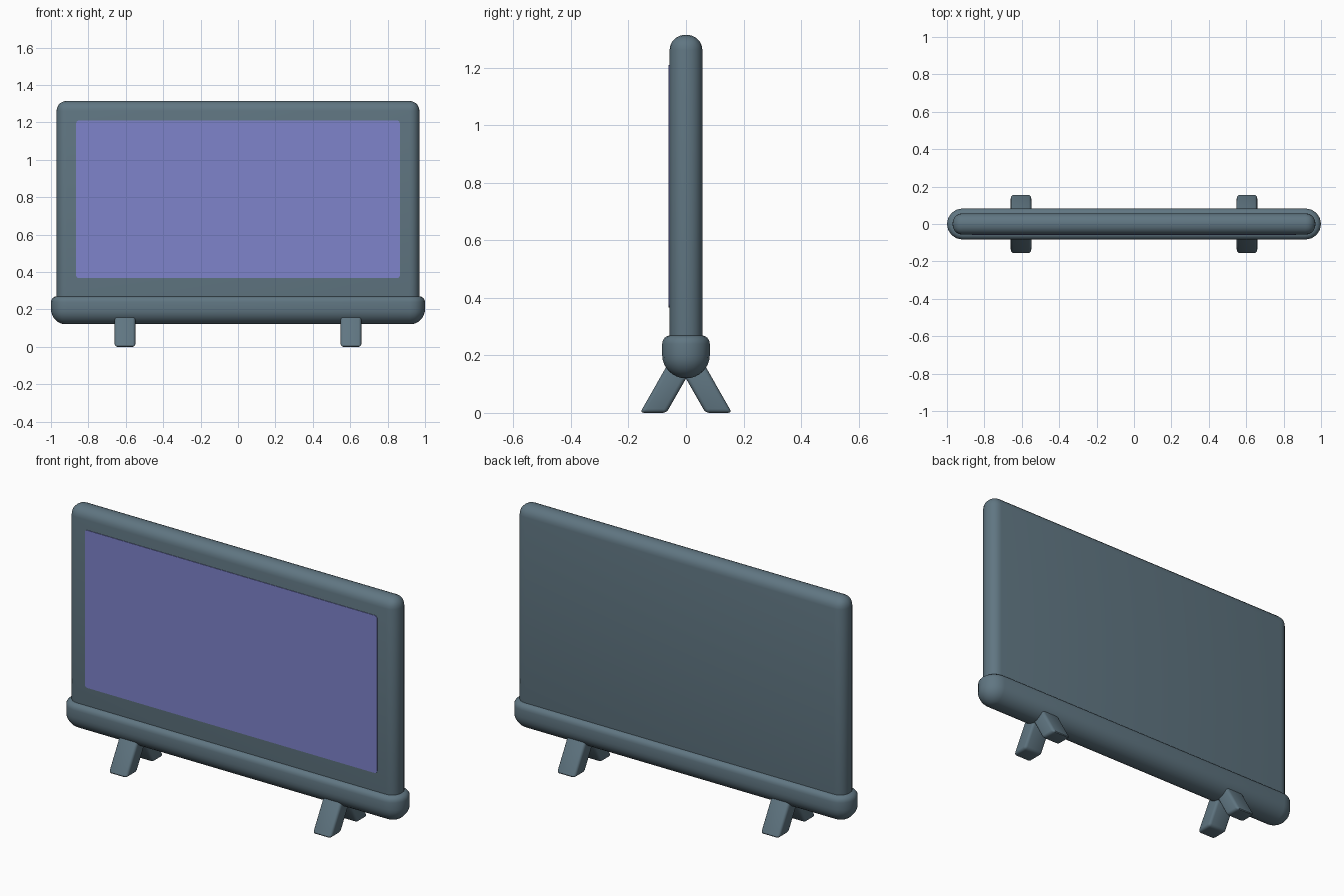
import bpy, bmesh, math
from mathutils import Vector

if "Cube" in bpy.data.objects:
    bpy.data.objects.remove(bpy.data.objects["Cube"])


def material(name, rgb):
    m = bpy.data.materials.new(name)
    m.diffuse_color = (*rgb, 1)
    m.use_nodes = True
    m.node_tree.nodes["Principled BSDF"].inputs["Base Color"].default_value = m.diffuse_color
    return m


SLATE = material("slate_grey", (0.117, 0.181, 0.223))
VIOLET = material("screen_violet", (0.209, 0.227, 0.597))


def finish(bm, name, mat, angle=35):
    bmesh.ops.recalc_face_normals(bm, faces=bm.faces)
    me = bpy.data.meshes.new(name)
    bm.to_mesh(me)
    bm.free()
    me.materials.append(mat)
    me.shade_smooth()
    me.set_sharp_from_angle(angle=math.radians(angle))
    ob = bpy.data.objects.new(name, me)
    bpy.context.collection.objects.link(ob)
    return ob


def box(lo, hi):
    bm = bmesh.new()
    bmesh.ops.create_cube(bm, size=1)
    lo, hi = Vector(lo), Vector(hi)
    for v in bm.verts:
        v.co = (lo + hi) / 2 + v.co * (hi - lo)
    return bm


def bevel(bm, width, segments, edges=None):
    bmesh.ops.bevel(bm, geom=edges or bm.edges[:], offset=width, segments=segments,
                    profile=0.5, affect='EDGES', clamp_overlap=True)


# Rounded display panel, its lower edge sunk into the base bar
bm = box((-0.97, -0.057, 0.17), (0.97, 0.057, 1.315))
bevel(bm, 0.053, 5)
finish(bm, "panel", SLATE)

# Screen plate on the front
bm = box((-0.865, -0.060, 0.367), (0.865, -0.055, 1.21))
corners = [e for e in bm.edges if abs(e.verts[0].co.y - e.verts[1].co.y) > 0.001]
bevel(bm, 0.014, 3, corners)
finish(bm, "screen", VIOLET)

# Base bar: stadium outlines (radius, z) lofted from a round belly to a softer top
R, ARC = 0.083, 8
profile = [(R * math.sin(a * math.pi / 16), 0.202 - 0.082 * math.cos(a * math.pi / 16))
           for a in range(1, 9)]
profile += [(R - 0.03 + 0.03 * math.cos(a * math.pi / 8),
             0.24 + 0.03 * math.sin(a * math.pi / 8)) for a in range(5)]
bm = bmesh.new()
rings = []
for r, z in profile:
    ring = []
    for side, start in ((1, -math.pi / 2), (-1, math.pi / 2)):
        for i in range(ARC + 1):
            t = start + math.pi * i / ARC
            ring.append(bm.verts.new((side * (1 - R) + r * math.cos(t), r * math.sin(t), z)))
    rings.append(ring)
for a, b in zip(rings, rings[1:]):
    for i in range(len(a)):
        j = (i + 1) % len(a)
        bm.faces.new((a[i], a[j], b[j], b[i]))
bm.faces.new(rings[0])
bm.faces.new(rings[-1])
finish(bm, "base_bar", SLATE)

# Four splayed legs: sheared, softly bevelled blocks
for sx, side in ((-1, "left"), (1, "right")):
    for sy, end in ((-1, "front"), (1, "back")):
        bm = box((sx * 0.604 - 0.055, -0.046, 0), (sx * 0.604 + 0.055, 0.046, 0.18))
        for v in bm.verts:
            v.co.y += sy * (0.114 - 0.57 * v.co.z)
        bevel(bm, 0.014, 3)
        finish(bm, f"{end}_{side}_leg", SLATE)
